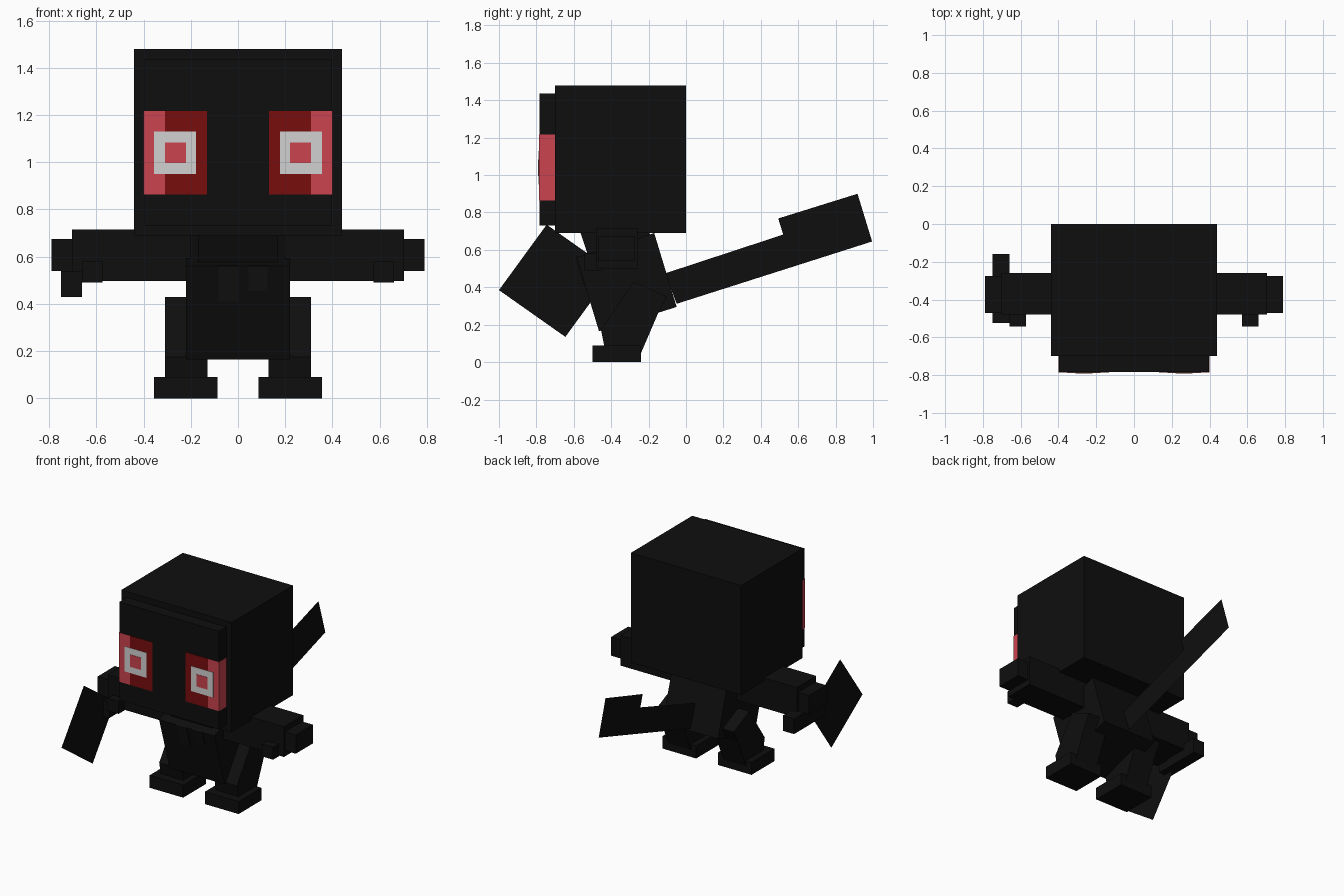
import bpy, bmesh

if "Cube" in bpy.data.objects:
    bpy.data.objects.remove(bpy.data.objects["Cube"])


def material(name, rgb):
    m = bpy.data.materials.new(name)
    m.diffuse_color = (*rgb, 1)
    m.use_nodes = True
    m.node_tree.nodes["Principled BSDF"].inputs["Base Color"].default_value = m.diffuse_color
    return m


BLACK = material("black", (0.0045, 0.0045, 0.0045))
CHARCOAL = material("charcoal", (0.0065, 0.0065, 0.0068))
DARK_RED = material("dark_red", (0.19, 0.0042, 0.0042))
LIGHT_RED = material("light_red", (0.59, 0.056, 0.076))
PALE_GREY = material("pale_grey", (0.64, 0.64, 0.64))


def extrude(name, profile, x0, x1, mat=BLACK):
    """Side profile of (y, z) points, extruded from x0 to x1; flat if x0 == x1."""
    bm = bmesh.new()
    face = bm.faces.new([bm.verts.new((x0, y, z)) for y, z in profile])
    if x1 != x0:
        out = bmesh.ops.extrude_face_region(bm, geom=[face])["geom"]
        moved = [v for v in out if isinstance(v, bmesh.types.BMVert)]
        bmesh.ops.translate(bm, vec=(x1 - x0, 0, 0), verts=moved)
        bmesh.ops.recalc_face_normals(bm, faces=bm.faces)
    mesh = bpy.data.meshes.new(name)
    bm.to_mesh(mesh)
    bm.free()
    mesh.materials.append(mat)
    obj = bpy.data.objects.new(name, mesh)
    bpy.context.collection.objects.link(obj)
    return obj


def box(name, x, y, z, mat=BLACK):
    ring = [(y[0], z[0]), (y[1], z[0]), (y[1], z[1]), (y[0], z[1])]
    return extrude(name, ring, x[0], x[1], mat)


# Head with raised face block
box("head", (-0.44, 0.44), (-0.70, 0.0), (0.69, 1.48))
box("face", (-0.397, 0.397), (-0.784, -0.70), (0.73, 1.437))

# Leaning torso and its narrower neck section
extrude("torso", [(-0.465, 0.165), (-0.585, 0.56), (-0.17, 0.69), (-0.05, 0.295)],
        -0.22, 0.22)
extrude("collar", [(-0.50, 0.50), (-0.567, 0.70), (-0.20, 0.70), (-0.16, 0.60)],
        -0.17, 0.17)

# Hanging scarf strips on the chest
for x0, x1, low in ((-0.083, 0.0, 0.41), (0.045, 0.125, 0.455)):
    shift = -0.5895 - 0.304 * (low - 0.56)
    extrude("scarf_strip", [(shift + 0.006, low), (shift, low), (-0.591, 0.56),
                            (-0.58, 0.564)], x0, x1, CHARCOAL)

# Paired limbs and eyes
for s, side in ((-1, "right"), (1, "left")):
    def span(a, b):
        return (s * a, s * b)

    extrude("leg_" + side, [(-0.28, 0.43), (-0.455, 0.175), (-0.43, 0.05),
                            (-0.24, 0.05), (-0.15, 0.26), (-0.10, 0.35)],
            s * 0.13, s * 0.31)
    box("foot_" + side, span(0.087, 0.355), (-0.50, -0.24), (0.0, 0.09))
    box("arm_" + side, span(0.20, 0.703), (-0.48, -0.26), (0.497, 0.715))
    box("hand_" + side, span(0.66, 0.79), (-0.47, -0.275), (0.54, 0.675))
    box("thumb_" + side, span(0.573, 0.66), (-0.543, -0.44), (0.49, 0.58))

    # Eye patch, wrapping round the side of the face
    box("eye_patch_" + side, span(0.132, 0.31), (-0.787, -0.783), (0.863, 1.217), DARK_RED)
    box("eye_outer_" + side, span(0.31, 0.399), (-0.787, -0.783), (0.863, 1.217), LIGHT_RED)
    box("eye_side_" + side, span(0.394, 0.400), (-0.7865, -0.70), (0.863, 1.217), LIGHT_RED)
    box("eye_white_" + side, span(0.178, 0.355), (-0.789, -0.783), (0.95, 1.13), PALE_GREY)
    box("pupil_" + side, span(0.221, 0.309), (-0.791, -0.783), (0.996, 1.084), LIGHT_RED)

# Fan-like blade and its handle in the right hand
box("blade_handle", (-0.75, -0.66), (-0.523, -0.16), (0.43, 0.54))
extrude("blade", [(-1.0, 0.385), (-0.645, 0.135), (-0.39, 0.485), (-0.745, 0.735)],
        -0.708, -0.708)

# Flat tail with a broader tip
extrude("tail", [(-0.11, 0.475), (-0.05, 0.312), (0.995, 0.645), (0.917, 0.90),
                 (0.493, 0.768), (0.52, 0.682)], 0.0, 0.0)
